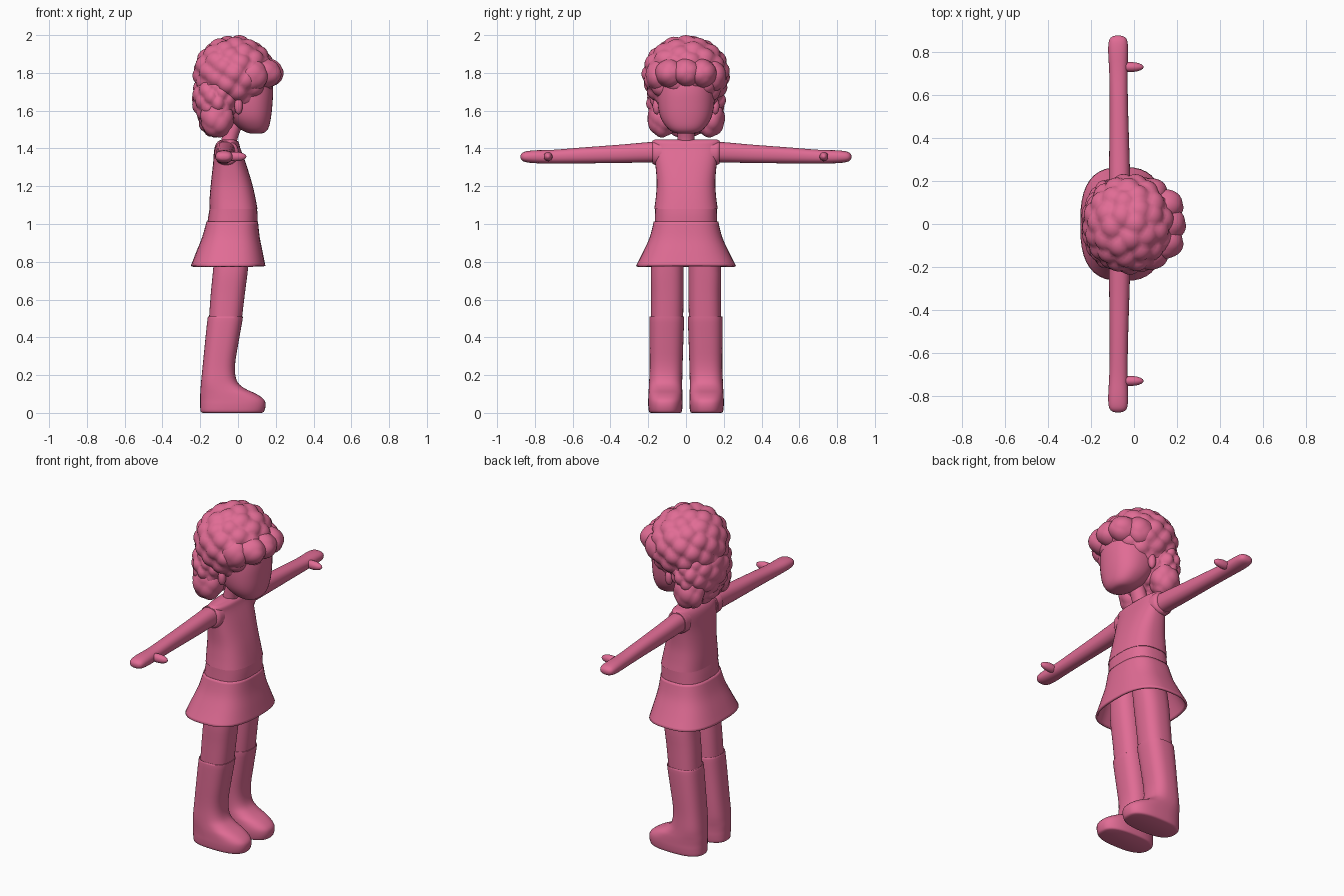
import bpy, bmesh, math
from mathutils import Vector

if "Cube" in bpy.data.objects:
    bpy.data.objects.remove(bpy.data.objects["Cube"])

pink = bpy.data.materials.new("pink")
pink.diffuse_color = (0.75, 0.15, 0.3, 1)
pink.use_nodes = True
pink.node_tree.nodes["Principled BSDF"].inputs["Base Color"].default_value = pink.diffuse_color


def finish(name, bm, angle=50):
    bmesh.ops.recalc_face_normals(bm, faces=bm.faces)
    me = bpy.data.meshes.new(name)
    bm.to_mesh(me)
    bm.free()
    ob = bpy.data.objects.new(name, me)
    bpy.context.collection.objects.link(ob)
    me.materials.append(pink)
    bpy.ops.object.select_all(action='DESELECT')
    ob.select_set(True)
    bpy.context.view_layer.objects.active = ob
    bpy.ops.object.shade_smooth_by_angle(angle=math.radians(angle))
    return ob


def spline(rows, k):
    """Catmull-Rom resampling of a short list of sections."""
    out = []
    for i in range(len(rows) - 1):
        a, b, c, d = (rows[max(0, min(len(rows) - 1, j))] for j in (i - 1, i, i + 1, i + 2))
        for s in range(k):
            t = s / k
            out.append([q + 0.5 * t * (r - p + t * (2 * p - 5 * q + 4 * r - w + t * (3 * (q - r) + w - p)))
                        for p, q, r, w in zip(a, b, c, d)])
    return out + [rows[-1]]


def loft(name, rows, power=2.0, axis='z', caps=True, side=1, k=4, seg=40):
    """Sections: position, low/high of first cross axis (x), low/high of second."""
    bm = bmesh.new()
    rings = []
    for h, x0, x1, v0, v1 in spline(rows, k):
        ring = []
        for i in range(seg):
            t = 2 * math.pi * i / seg
            c, s = math.cos(t), math.sin(t)
            x = (x0 + x1) / 2 + (x1 - x0) / 2 * math.copysign(abs(c) ** (2 / power), c)
            v = (v0 + v1) / 2 + (v1 - v0) / 2 * math.copysign(abs(s) ** (2 / power), s)
            ring.append(bm.verts.new((x, v * side, h) if axis == 'z' else (x, h * side, v)))
        rings.append(ring)
    for a, b in zip(rings, rings[1:]):
        for i in range(seg):
            j = (i + 1) % seg
            bm.faces.new((a[i], a[j], b[j], b[i]))
    if caps:
        bm.faces.new(rings[0])
        bm.faces.new(rings[-1])
    return finish(name, bm)


def sym(rows):
    return [(z, a, b, -w, w) for z, a, b, w in rows]


def blob(name, centre, radii, bumps=0, height=0.1, sub=5):
    """Ellipsoid covered with evenly spread round curls."""
    seeds = []
    for i in range(bumps):
        z = 1 - (2 * i + 1) / bumps
        r, t = math.sqrt(1 - z * z), i * 2.39996
        seeds.append(Vector((r * math.cos(t), r * math.sin(t), z)))
    bm = bmesh.new()
    bmesh.ops.create_icosphere(bm, subdivisions=sub, radius=1)
    reach = 0.62 * math.sqrt(4 * math.pi / bumps) if bumps else 1
    for v in bm.verts:
        d = v.co.normalized()
        f = 1
        if bumps:
            ang = math.acos(max(-1, min(1, max(d.dot(s) for s in seeds))))
            f = 1 - height * min(1.3, (ang / reach) ** 2)
        v.co = Vector(centre) + Vector([d[i] * radii[i] * f for i in range(3)])
    return finish(name, bm, 80)


# Dress: bodice, belt and hollow flared skirt
loft("bodice", sym([(1.08, -.152, .103, .168), (1.14, -.15, .092, .16), (1.22, -.143, .073, .155),
                    (1.32, -.132, .042, .163), (1.40, -.125, .013, .175), (1.435, -.108, .002, .18),
                    (1.447, -.085, -.02, .165)]), 2.7)
loft("belt", sym([(1.0, -.163, .103, .166), (1.05, -.156, .103, .164), (1.092, -.148, .1, .163)]), 2.7)
skirt = loft("skirt", sym([(.778, -.25, .145, .265), (.85, -.222, .131, .228), (.93, -.19, .115, .192),
                           (1.012, -.167, .106, .171)]), 2.7, caps=False)
m = skirt.modifiers.new("thickness", 'SOLIDIFY')
m.thickness = 0.012
m.offset = -1

# Neck and head
loft("neck", sym([(1.40, -.10, -.01, .05), (1.46, -.085, .0, .045), (1.56, -.06, .04, .045)]))
loft("head", sym([(1.478, .075, .115, .03), (1.485, .045, .142, .065), (1.51, .0, .162, .1),
                  (1.56, -.05, .174, .133), (1.63, -.09, .182, .149), (1.72, -.12, .185, .152),
                  (1.82, -.1, .165, .14), (1.89, -.04, .1, .07)]), 2.3)

# Curly hair: scalp, back, fringe
blob("hair_cap", (-.02, 0, 1.79), (.222, .236, .212), 75, .09)
blob("hair_back", (-.105, 0, 1.665), (.142, .215, .175), 60, .1)
blob("hair_nape", (-.125, 0, 1.56), (.088, .15, .105), 24, .13)
blob("fringe_middle", (.145, 0, 1.80), (.1, .085, .078), 10, .06, 4)

for side, tag in ((1, "left"), (-1, "right")):
    blob("fringe_" + tag, (.135, side * .085, 1.797), (.098, .08, .078), 9, .06, 4)
    blob("temple_curl_" + tag, (.075, side * .145, 1.785), (.085, .07, .085), 9, .06, 4)
    blob("side_lock_" + tag, (-.11, side * .125, 1.56), (.092, .083, .105), 14, .1, 4)
    blob("ear_" + tag, (.003, side * .155, 1.625), (.022, .022, .045), sub=3)

    # Arm with mitten hand and thumb
    loft("arm_" + tag, [(.12, -.12, -.012, 1.325, 1.435), (.2, -.117, -.017, 1.326, 1.433),
                        (.35, -.115, -.022, 1.323, 1.42), (.55, -.113, -.028, 1.321, 1.405),
                        (.7, -.115, -.03, 1.32, 1.393), (.8, -.12, -.028, 1.322, 1.39),
                        (.85, -.117, -.031, 1.328, 1.384), (.87, -.104, -.044, 1.338, 1.373),
                        (.876, -.085, -.063, 1.35, 1.362)], 2.3, 'y', side=side, seg=28)
    blob("thumb_" + tag, (-.015, side * .73, 1.357), (.06, .023, .025), sub=3)
    # Armhole trim at the shoulder
    loft("armhole_" + tag, [(.13, -.124, .006, 1.31, 1.44), (.165, -.124, .002, 1.313, 1.442),
                            (.178, -.122, -.008, 1.32, 1.44)], 2.2, 'y', side=side, seg=28)

    # Leg and boot
    loft("leg_" + tag, [(.46, -.156, .016, .016, .186), (.62, -.145, .035, .013, .185),
                        (.78, -.13, .055, .012, .184), (1.0, -.115, .075, .012, .15)], 2.5, side=side)
    loft("boot_" + tag, [(.0, -.185, .125, .03, .185), (.008, -.198, .138, .022, .196),
                         (.04, -.2, .146, .018, .2), (.07, -.2, .138, .018, .2),
                         (.1, -.2, .098, .019, .199), (.13, -.198, .035, .02, .197),
                         (.17, -.195, -.006, .02, .195), (.25, -.187, -.016, .018, .192),
                         (.38, -.174, .004, .014, .193), (.5, -.161, .025, .01, .193),
                         (.507, -.157, .02, .015, .188)], 2.6, side=side)
